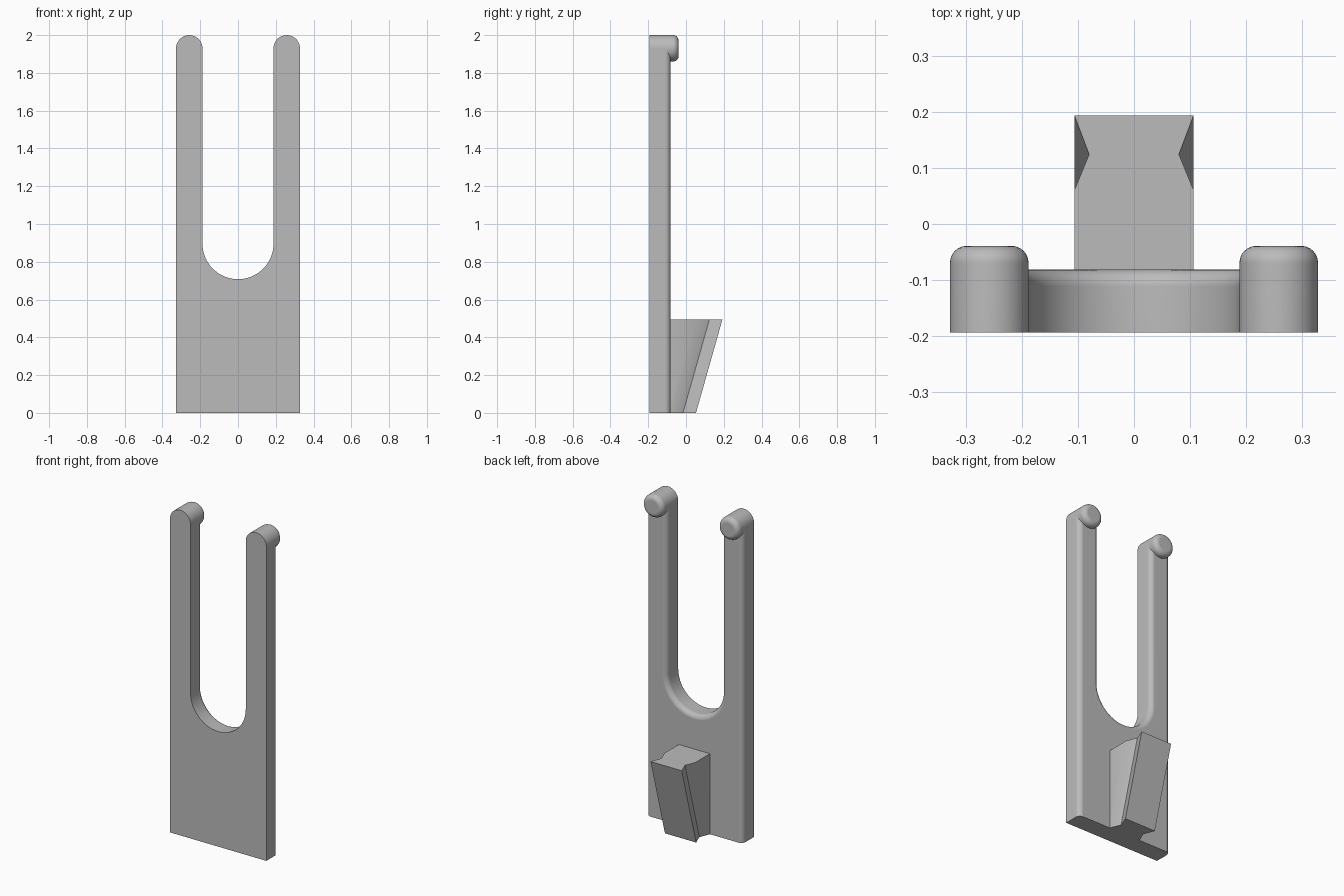
import bpy, bmesh
from math import sin, cos, pi, radians

if "Cube" in bpy.data.objects:
    bpy.data.objects.remove(bpy.data.objects["Cube"], do_unlink=True)

FRONT, BACK = -0.193, -0.081      # plate faces
ROUND = 0.03                      # rounded rear edges
ARM_R, ARM_X, ARM_Z = 0.07, 0.258, 1.93
SLOT_R, SLOT_Z = 0.188, 0.896

grey = bpy.data.materials.new("plain_grey")
grey.use_nodes = True
colour = (0.5, 0.5, 0.5, 1)
grey.diffuse_color = colour
grey.node_tree.nodes["Principled BSDF"].inputs["Base Color"].default_value = colour


def arc(cx, cz, r, start, end, n):
    """Points in the x-z plane, angles in half turns."""
    angles = [pi * (start + (end - start) * i / n) for i in range(n + 1)]
    return [(cx + r * cos(a), cz + r * sin(a)) for a in angles]


def finish(name, bm, weighted=True):
    bmesh.ops.recalc_face_normals(bm, faces=bm.faces)
    mesh = bpy.data.meshes.new(name)
    bm.to_mesh(mesh)
    bm.free()
    mesh.materials.append(grey)
    obj = bpy.data.objects.new(name, mesh)
    bpy.context.collection.objects.link(obj)
    bpy.ops.object.select_all(action="DESELECT")
    obj.select_set(True)
    bpy.context.view_layer.objects.active = obj
    bpy.ops.object.shade_smooth_by_angle(angle=radians(30))
    if weighted:
        mod = obj.modifiers.new("flat_face_normals", "WEIGHTED_NORMAL")
        mod.keep_sharp = True
    return obj


def rounded_slab(name, outline, y0, y1):
    """Extrude an x-z outline from y0 to y1 and round its rear rim, except on the floor."""
    bm = bmesh.new()
    face = bm.faces.new([bm.verts.new((x, y0, z)) for x, z in outline])
    out = bmesh.ops.extrude_face_region(bm, geom=[face], use_keep_orig=True)
    moved = [v for v in out["geom"] if isinstance(v, bmesh.types.BMVert)]
    bmesh.ops.translate(bm, verts=moved, vec=(0, y1 - y0, 0))
    bmesh.ops.recalc_face_normals(bm, faces=bm.faces)
    rim = [e for e in bm.edges
           if all(abs(v.co.y - y1) < 1e-5 for v in e.verts)
           and any(v.co.z > 1e-5 for v in e.verts)]
    bmesh.ops.bevel(bm, geom=rim, offset=ROUND, segments=6, profile=0.5,
                    affect="EDGES", clamp_overlap=False)
    return finish(name, bm)


# Forked plate: floor corners, right-hand arm tip, slot, other arm tip
half = ARM_X + ARM_R
outline = [(-half, 0), (half, 0)]
outline += arc(ARM_X, ARM_Z, ARM_R, 0, 1, 24)
outline += arc(0, SLOT_Z, SLOT_R, 0, -1, 40)
outline += arc(-ARM_X, ARM_Z, ARM_R, 0, 1, 24)
rounded_slab("forked_plate", outline, FRONT, BACK)

# Round pegs at the arm tips
for side, x in (("left", ARM_X), ("right", -ARM_X)):
    rounded_slab(side + "_peg", arc(x, ARM_Z, ARM_R, 0, 2, 48)[:-1],
                 BACK - ROUND - 0.005, -0.039)

# Leaning block with a V groove down each side
bm = bmesh.new()
rings = []
for z, lean in ((0, 0), (0.495, 0.14)):
    side = [(0.106, BACK - 0.02), (0.106, BACK + 0.002 + lean),
            (0.08, -0.016 + lean), (0.106, 0.053 + lean)]
    loop = side + [(-x, y) for x, y in reversed(side)]
    rings.append([bm.verts.new((x, y, z)) for x, y in loop])
low, high = rings
bm.faces.new(low)
bm.faces.new(high)
for i in range(len(low)):
    j = (i + 1) % len(low)
    bm.faces.new((low[i], low[j], high[j], high[i]))
finish("grooved_block", bm, weighted=False)
